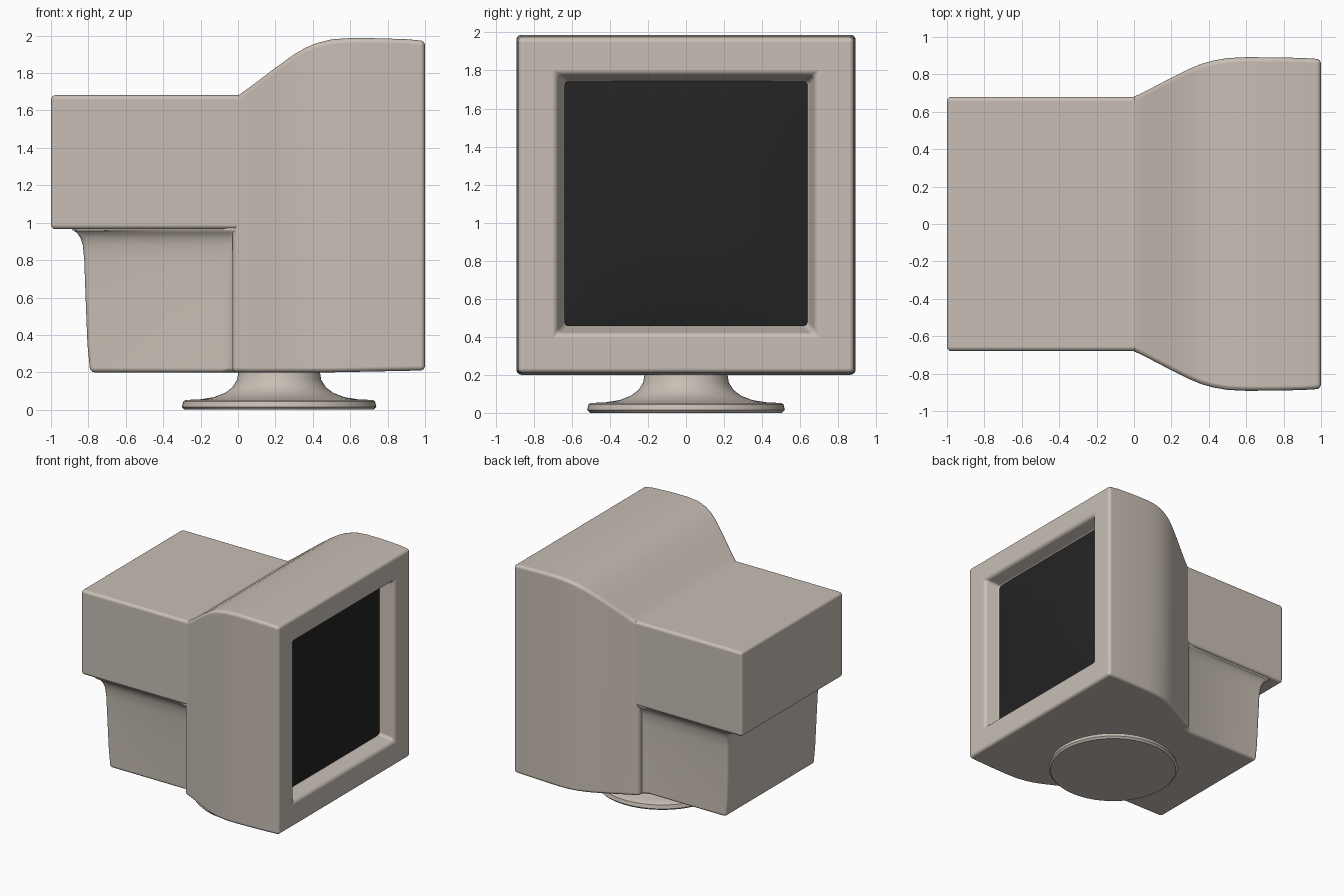
import bpy, bmesh, math

if "Cube" in bpy.data.objects:
    bpy.data.objects.remove(bpy.data.objects["Cube"])


def material(name, rgb):
    m = bpy.data.materials.new(name)
    m.diffuse_color = (*rgb, 1)
    m.use_nodes = True
    m.node_tree.nodes["Principled BSDF"].inputs["Base Color"].default_value = m.diffuse_color
    return m


BEIGE = material("beige_plastic", (0.58, 0.52, 0.46))
DARK = material("dark_glass", (0.017, 0.017, 0.017))


def finish(name, bm, mat, bevel=0.0, angle=35):
    bmesh.ops.recalc_face_normals(bm, faces=bm.faces)
    for f in bm.faces:
        f.smooth = True
    me = bpy.data.meshes.new(name)
    bm.to_mesh(me)
    bm.free()
    me.materials.append(mat)
    ob = bpy.data.objects.new(name, me)
    bpy.context.collection.objects.link(ob)
    if bevel:
        b = ob.modifiers.new("bevel", 'BEVEL')
        b.width = bevel
        b.segments = 4
        b.limit_method = 'ANGLE'
        b.angle_limit = math.radians(angle)
        b.harden_normals = True
    return ob


def loft(rings):
    """Skin a list of equal-length point rings and cap both ends."""
    bm = bmesh.new()
    loops = [[bm.verts.new(p) for p in r] for r in rings]
    n = len(loops[0])
    for a, b in zip(loops, loops[1:]):
        for i in range(n):
            j = (i + 1) % n
            bm.faces.new((a[i], a[j], b[j], b[i]))
    bm.faces.new(loops[0])
    bm.faces.new(loops[-1])
    return bm


def rect(x, half, z0, z1):
    return [(x, -half, z0), (x, half, z0), (x, half, z1), (x, -half, z1)]


# Front housing: flared shell, bezel and screen recess in one skin
tops = [(-0.03, 1.665), (0, 1.68), (0.05, 1.715), (0.1, 1.752), (0.2, 1.828),
        (0.3, 1.9), (0.36, 1.935), (0.42, 1.96), (0.5, 1.98), (0.6, 1.987),
        (0.75, 1.986), (0.9, 1.981), (1.0, 1.972)]
rings = [rect(x, 0.68 + (t - 1.68) * 0.69, 0.2 + 0.01 * max(0, x - 0.5) * 2, t)
         for x, t in tops]
rings.append(rect(1.0, 0.68, 0.415, 1.78))
rings.append(rect(0.87, 0.64, 0.455, 1.745))
finish("front_housing", loft(rings), BEIGE, 0.025)

# Bulging glass screen
bm = bmesh.new()
bmesh.ops.create_grid(bm, x_segments=20, y_segments=20, size=1)
for v in bm.verts:
    u, w = v.co.x, v.co.y
    v.co = (0.88 + 0.035 * (1 - u ** 4) * (1 - w ** 4), u * 0.65, 1.1 + w * 0.65)
screen = finish("screen", bm, DARK)
if screen.data.polygons[0].normal.x < 0:
    screen.data.flip_normals()

# Upper rear box
finish("rear_box", loft([rect(-1, 0.68, 0.965, 1.682),
                         rect(0.1, 0.68, 0.965, 1.682)]), BEIGE, 0.025)


# Lower rear body, flared under the box and filleted into the housing
def neck_ring(z, back, half):
    side = [(back, half), (-0.09, half), (-0.055, half + 0.01),
            (-0.025, max(half + 0.01, 0.635)), (-0.005, 0.675), (0.06, 0.675)]
    return [(x, y, z) for x, y in side] + [(x, -y, z) for x, y in reversed(side)]


levels = [(0.2, -0.79, 0.60), (0.35, -0.805, 0.60), (0.6, -0.815, 0.605),
          (0.8, -0.822, 0.61), (0.88, -0.83, 0.617), (0.92, -0.843, 0.63),
          (0.945, -0.86, 0.645), (0.96, -0.885, 0.662), (0.985, -0.89, 0.664)]
finish("lower_rear_body", loft([neck_ring(*l) for l in levels]), BEIGE, 0.03, 60)

# Round pedestal stand
profile = [(0.505, 0.0), (0.52, 0.015), (0.512, 0.045), (0.5, 0.052), (0.42, 0.056),
           (0.35, 0.067), (0.29, 0.09), (0.25, 0.12), (0.225, 0.16), (0.215, 0.22)]
N = 64
rings = [[(0.22 + r * math.cos(2 * math.pi * i / N), r * math.sin(2 * math.pi * i / N), z)
          for i in range(N)] for r, z in profile]
stand = finish("stand", loft(rings), BEIGE)
bpy.context.view_layer.objects.active = stand
stand.select_set(True)
bpy.ops.object.shade_smooth_by_angle(angle=math.radians(40))
